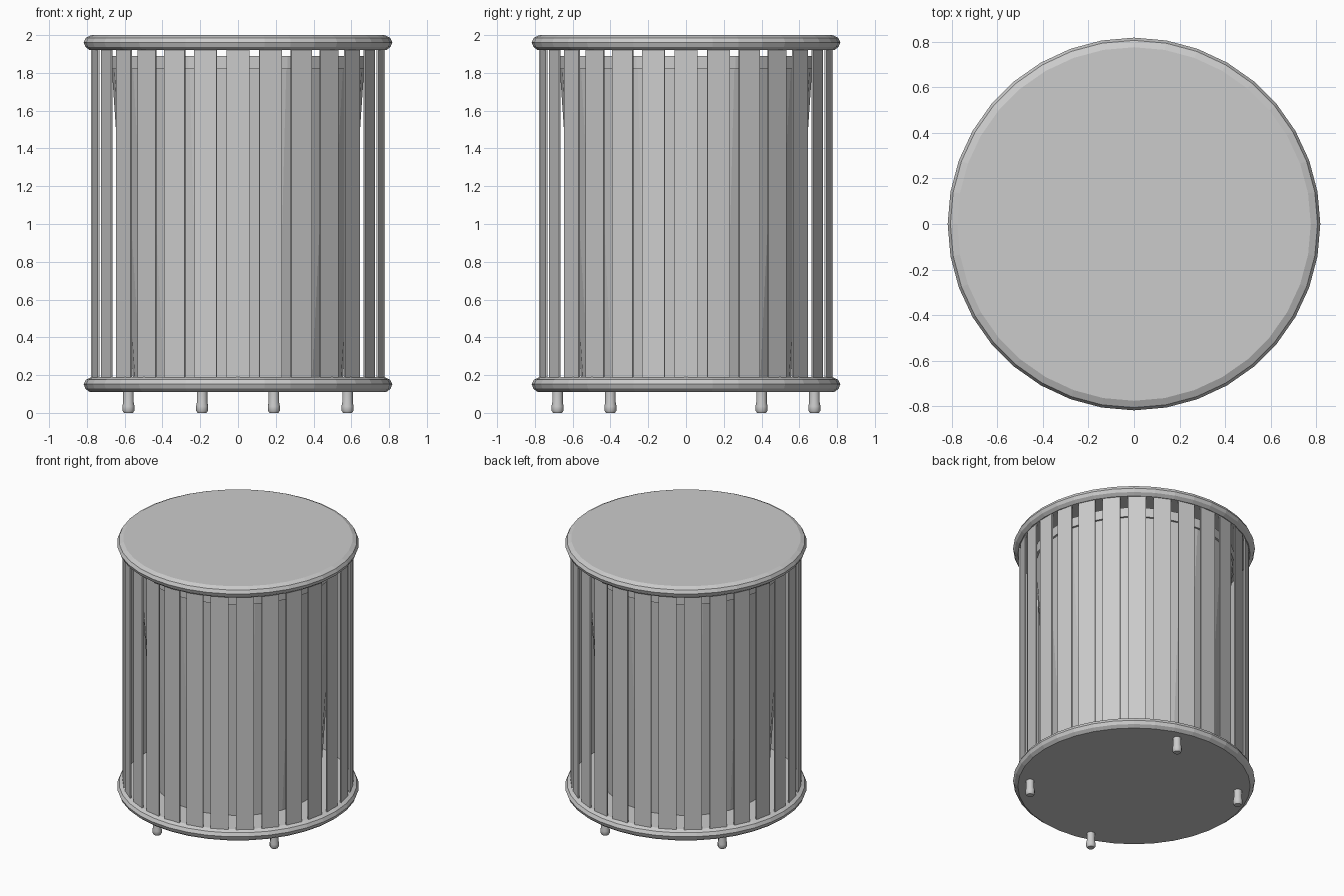
import bpy, bmesh, math
from mathutils import Matrix

cube = bpy.data.objects.get("Cube")
if cube:
    bpy.data.objects.remove(cube, do_unlink=True)

grey = bpy.data.materials.new("light_grey")
grey.use_nodes = True
COLOUR = (0.6, 0.6, 0.6, 1)
grey.diffuse_color = COLOUR
grey.node_tree.nodes["Principled BSDF"].inputs["Base Color"].default_value = COLOUR


def add_object(name, bm):
    bmesh.ops.recalc_face_normals(bm, faces=bm.faces[:])
    mesh = bpy.data.meshes.new(name)
    bm.to_mesh(mesh)
    bm.free()
    mesh.materials.append(grey)
    obj = bpy.data.objects.new(name, mesh)
    bpy.context.collection.objects.link(obj)
    return obj


def lathe(name, profile, segments, location=(0, 0, 0)):
    """Spin a (radius, height) profile that starts and ends on the axis."""
    bm = bmesh.new()
    verts = [bm.verts.new((r, 0, z)) for r, z in profile]
    edges = [bm.edges.new(pair) for pair in zip(verts, verts[1:])]
    bmesh.ops.spin(bm, geom=verts + edges, cent=(0, 0, 0), axis=(0, 0, 1),
                   angle=math.tau, steps=segments, use_duplicate=False)
    bmesh.ops.remove_doubles(bm, verts=bm.verts[:], dist=0.0005)
    obj = add_object(name, bm)
    obj.location = location
    return obj


# Lid and base: matching discs with rounded edges
disc = [(0, 0), (0.785, 0), (0.808, 0.018), (0.817, 0.042),
        (0.805, 0.066), (0.775, 0.08), (0, 0.08)]
lathe("lid", disc, 36, (0, 0, 1.92))
lathe("base", disc, 36, (0, 0, 0.11))

# Tapered inner bin, open at the top, with a lip
lathe("inner_bin", [(0, 0.19), (0.557, 0.19), (0.668, 1.82), (0.682, 1.82),
                    (0.682, 1.89), (0.655, 1.89), (0.545, 0.205), (0, 0.205)], 32)

# Ring of upright slats
SLATS = 28
bm = bmesh.new()
for i in range(SLATS):
    place = (Matrix.Rotation(math.tau * i / SLATS, 4, "Z")
             @ Matrix.Translation((0.772, 0, 1.055))
             @ Matrix.Diagonal((0.01, 0.122, 1.74, 1)))
    bmesh.ops.create_cube(bm, size=1, matrix=place)
add_object("slats", bm)

# Four short feet with rounded ends
foot = [(0, 0), (0.024, 0), (0.032, 0.012), (0.032, 0.035), (0.028, 0.055),
        (0.028, 0.12), (0, 0.12)]
for side in (1, -1):
    for label, x, y in (("outer", 0.58, -0.4), ("inner", 0.19, 0.68)):
        end = "left" if side > 0 else "right"
        obj = lathe(f"{label}_foot_{end}", foot, 12, (side * x, side * y, 0))
        bpy.ops.object.select_all(action="DESELECT")
        obj.select_set(True)
        bpy.context.view_layer.objects.active = obj
        bpy.ops.object.shade_smooth_by_angle(angle=math.radians(40))
